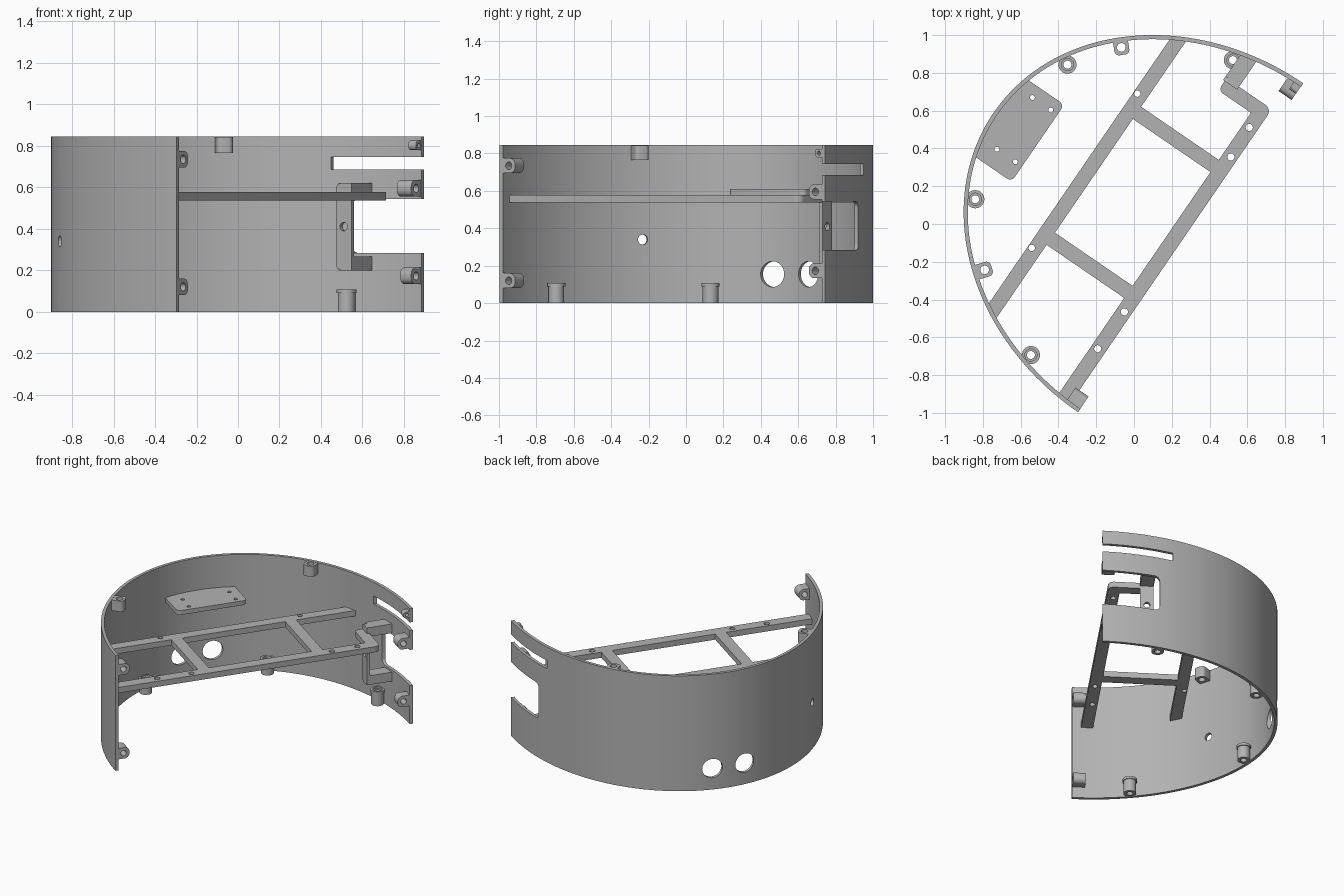
import bpy, bmesh, math
from mathutils import Vector

if "Cube" in bpy.data.objects:
    bpy.data.objects.remove(bpy.data.objects["Cube"])

# Local frame: u along the open chord, v out towards the back of the half-ellipse
ANGLE, CENTRE = math.radians(55.6), (0.30, -0.126, 0)
A, B, WALL, HEIGHT = 1.055, 1.265, 0.022, 0.845

grey = bpy.data.materials.new("grey_plastic")
grey.diffuse_color = (0.45, 0.45, 0.45, 1)
grey.use_nodes = True
grey.node_tree.nodes["Principled BSDF"].inputs["Base Color"].default_value = grey.diffuse_color
parts = []


def wall(v):
    """u of the middle of the shell wall at a given v."""
    return (A - WALL / 2) * math.sqrt(1 - (v / (B - WALL / 2)) ** 2)


def circle(x, y, r, n=32):
    return [(x + r * math.cos(2 * math.pi * i / n), y + r * math.sin(2 * math.pi * i / n)) for i in range(n)]


def rounded(corners, steps=6):
    """Polygon from (x, y, radius) corners, with filleted corners."""
    out = []
    for i, (x, y, r) in enumerate(corners):
        p = Vector((x, y))
        if r == 0:
            out.append((x, y))
            continue
        a = (Vector(corners[i - 1][:2]) - p).normalized()
        b = (Vector(corners[(i + 1) % len(corners)][:2]) - p).normalized()
        half = math.acos(max(-1, min(1, a.dot(b)))) / 2
        c = p + (a + b).normalized() * (r / math.sin(half))
        s, e = p + a * (r / math.tan(half)) - c, p + b * (r / math.tan(half)) - c
        a0 = math.atan2(s.y, s.x)
        d = (math.atan2(e.y, e.x) - a0 + math.pi) % (2 * math.pi) - math.pi
        for k in range(steps + 1):
            t = a0 + d * k / steps
            out.append((c.x + r * math.cos(t), c.y + r * math.sin(t)))
    return out


def rect(x0, x1, y0, y1, r0=0, r1=0):
    """Rectangle with radius r0 on the low-x corners and r1 on the high-x corners."""
    return rounded([(x0, y0, r0), (x1, y0, r1), (x1, y1, r1), (x0, y1, r0)])


def add_object(name, bm, keep=True):
    bmesh.ops.recalc_face_normals(bm, faces=bm.faces[:])
    mesh = bpy.data.meshes.new(name)
    bm.to_mesh(mesh)
    bm.free()
    mesh.materials.append(grey)
    ob = bpy.data.objects.new(name, mesh)
    bpy.context.collection.objects.link(ob)
    if keep:
        parts.append(ob)
    return ob


def prism(name, pts, lo, hi, axis="z", keep=True):
    """Extrude an outline along z, v (outline in u,z) or u (outline in v,z)."""
    place = {"z": lambda p, q, h: (p, q, h),
             "v": lambda p, q, h: (p, h, q),
             "u": lambda p, q, h: (h, p, q)}[axis]
    bm = bmesh.new()
    low = [bm.verts.new(place(p, q, lo)) for p, q in pts]
    top = [bm.verts.new(place(p, q, hi)) for p, q in pts]
    bm.faces.new(low)
    bm.faces.new(top)
    for i in range(len(pts)):
        j = (i + 1) % len(pts)
        bm.faces.new((low[i], low[j], top[j], top[i]))
    return add_object(name, bm, keep)


def cut(ob, pts, lo, hi, axis="z", turn=None):
    """Subtract an extruded outline; turn = (location, z rotation) for angled cutters."""
    tool = prism("cutter", pts, lo, hi, axis, keep=False)
    tool.hide_render = True
    if turn:
        tool.location, tool.rotation_euler[2] = turn
    mod = ob.modifiers.new("cut", "BOOLEAN")
    mod.operation, mod.solver, mod.object = "DIFFERENCE", "EXACT", tool
    bpy.context.view_layer.objects.active = ob
    bpy.context.view_layer.update()
    bpy.ops.object.modifier_apply(modifier=mod.name)
    bpy.data.objects.remove(tool)


def lathe(name, u, v, profile, n=32):
    bm = bmesh.new()
    rings = [[bm.verts.new((x + u, y + v, z)) for x, y in circle(0, 0, r, n)] for r, z in profile]
    for k, ring in enumerate(rings):
        nxt = rings[(k + 1) % len(rings)]
        for i in range(n):
            j = (i + 1) % n
            bm.faces.new((ring[i], ring[j], nxt[j], nxt[i]))
    return add_object(name, bm)


# Half-elliptical shell
N = 96
arc = [math.pi * i / N for i in range(N + 1)]
outer = [(A * math.cos(t), B * math.sin(t)) for t in arc]
inner = [((A - WALL) * math.cos(t), (B - WALL) * math.sin(t)) for t in reversed(arc)]
shell = prism("shell", outer + inner, 0, HEIGHT)
cut(shell, rect(-0.1, 0.386, 0.283, 0.543, 0, 0.035), 0.6, 1.3, "u")   # side window
cut(shell, rect(-0.1, 0.475, 0.686, 0.745), 0.6, 1.3, "u")             # slot
for u in (-0.13, 0.10):                                                # cable holes
    cut(shell, circle(u, 0.155, 0.069, 40), 1.0, 1.5, "v")
cut(shell, circle(0, 0.34, 0.027), -0.1, 0.1, "u", ((-0.746, 0.894, 0), math.atan2(0.559, -0.67)))

# Inner frame: two rails and two cross bars
Z0, Z1 = 0.537, 0.578
r0, r1 = wall(0.638), wall(0.715)
rear_rail = prism("rear_rail", [(-r0, 0.638), (r0, 0.638), (r1, 0.715), (-r1, 0.715)], Z0, Z1)
for u in (-0.476, 0.514):
    cut(rear_rail, circle(u, 0.694, 0.017, 20), 0.5, 0.6)
front_rail = prism("front_rail", rounded([
    (-wall(0.06), 0.06, 0), (0.848, 0.06, 0.04), (0.848, 0.35, 0), (0.77, 0.35, 0.03),
    (0.77, 0.14, 0.01), (-wall(0.14), 0.14, 0)]), Z0, Z1)
for u, v in ((-0.719, 0.104), (-0.478, 0.098), (0.517, 0.096), (0.701, 0.104)):
    cut(front_rail, circle(u, v, 0.019, 20), 0.5, 0.6)
for u in (-0.418, 0.39):
    prism("cross_bar", rect(u, u + 0.078, 0.14, 0.638), Z0, Z1)

# Bracket beside the window: plate with a screw hole and two flanges to the wall
plate = prism("bracket_plate", rounded([(0.27, 0.2, 0), (0.36, 0.2, 0.03),
                                        (0.36, 0.62, 0.03), (0.27, 0.62, 0)]), 0.83, 0.853, "u")
cut(plate, circle(0.315, 0.41, 0.021, 20), 0.8, 0.9, "u")
for z in (0.2, 0.553):
    prism("bracket_flange", [(0.853, 0.27), (wall(0.27), 0.27), (wall(0.36), 0.36), (0.853, 0.36)], z, z + 0.067)

# Mounting shelf on the back wall
edge = [0.247 - 0.494 * i / 16 for i in range(17)]
back = [(u, (B - 0.011) * math.sqrt(1 - (u / (A - 0.011)) ** 2), 0) for u in edge]
shelf = prism("mounting_shelf", rounded([(-0.247, 0.98, 0.03), (0.247, 0.98, 0.03)] + back), 0.578, 0.61)
for u in (-0.149, 0.183):
    for v in (1.023, 1.141):
        cut(shelf, circle(u, v, 0.013, 20), 0.5, 0.7)

# Ring bosses along the bottom edge
ring = [(0.021, 0), (0.042, 0), (0.042, 0.09), (0.048, 0.09), (0.048, 0.108),
        (0.032, 0.108), (0.032, 0.095), (0.021, 0.095)]
for s in (-1, 1):
    for u, v in ((0.432, 1.086), (0.946, 0.377)):
        lathe("bottom_boss", s * u, v, ring)

# Rounded bosses along the top edge, turned to face the wall
for u, v in ((0.668, 0.902), (-0.713, 0.834)):
    boss = prism("top_boss", rect(-0.04, 0.05, -0.04, 0.04, 0.025), 0.765, 0.843)
    cut(boss, circle(0, 0, 0.023), 0.7, 0.9)
    turn = math.atan2(v / B ** 2, u / A ** 2)
    for vert in boss.data.vertices:
        x, y, z = vert.co
        vert.co = (u + x * math.cos(turn) - y * math.sin(turn), v + x * math.sin(turn) + y * math.cos(turn), z)

# Screw bosses at the two open ends: side, z, inner u, half height, depth, hole radius
for s, z, u, h, d, r in ((-1, 0.735, 0.955, 0.04, 0.085, 0.02), (-1, 0.12, 0.955, 0.04, 0.085, 0.02),
                         (1, 0.595, 0.948, 0.04, 0.085, 0.02), (1, 0.173, 0.948, 0.04, 0.065, 0.02),
                         (1, 0.802, 0.988, 0.023, 0.045, 0.011)):
    boss = prism("end_boss", [(s * x, y) for x, y in rect(u, 1.04, z - h, z + h, h * 0.85)], 0.001, d, "v")
    cut(boss, circle(s * (u + h + 0.002), z, r, 24), -0.1, 0.2, "v")

# Smooth the curved walls and turn everything into place
bpy.ops.object.select_all(action="DESELECT")
for ob in parts:
    ob.location, ob.rotation_euler[2] = CENTRE, ANGLE
    ob.select_set(True)
bpy.context.view_layer.objects.active = shell
bpy.ops.object.shade_smooth_by_angle(angle=math.radians(30))
